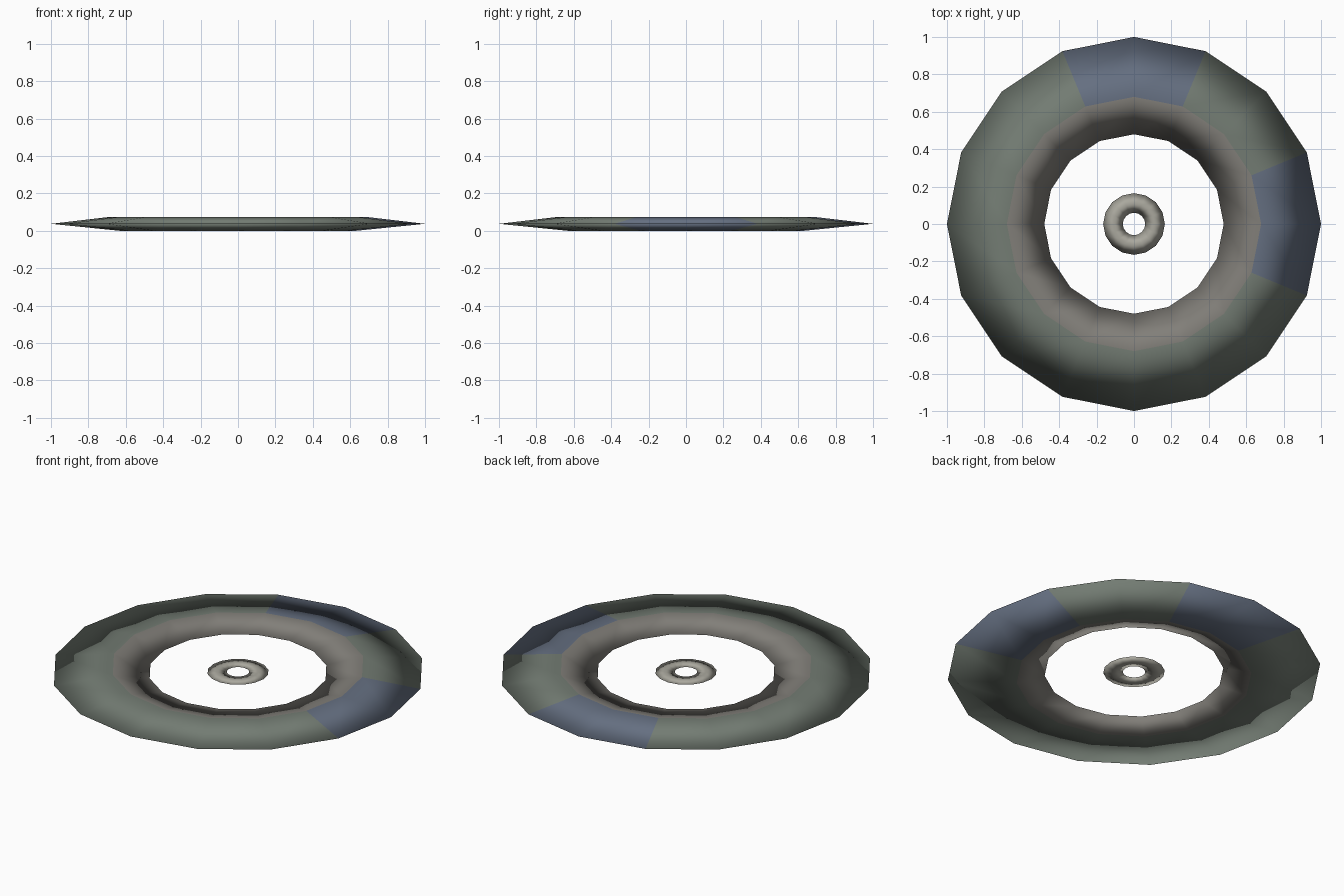
import bpy, bmesh
from math import cos, sin, pi

if "Cube" in bpy.data.objects:
    bpy.data.objects.remove(bpy.data.objects["Cube"])

SIDES = 16
MID = 0.0375  # height of the sharp rims


def material(name, rgb):
    m = bpy.data.materials.new(name)
    m.diffuse_color = (*rgb, 1)
    m.use_nodes = True
    m.node_tree.nodes["Principled BSDF"].inputs["Base Color"].default_value = m.diffuse_color
    return m


def ring(name, profile, mats, pick):
    """Revolve a closed (radius, z) profile; pick(band, step) gives the material index."""
    bm = bmesh.new()
    loops = [[bm.verts.new((r * cos(2 * pi * i / SIDES), r * sin(2 * pi * i / SIDES), z))
              for r, z in profile] for i in range(SIDES)]
    n = len(profile)
    for i in range(SIDES):
        a, b = loops[i], loops[(i + 1) % SIDES]
        for j in range(n):
            k = (j + 1) % n
            f = bm.faces.new((a[j], b[j], b[k], a[k]))
            f.smooth = True
            f.material_index = pick(j, i)
    bmesh.ops.recalc_face_normals(bm, faces=bm.faces)
    me = bpy.data.meshes.new(name)
    bm.to_mesh(me)
    bm.free()
    for m in mats:
        me.materials.append(m)
    ob = bpy.data.objects.new(name, me)
    bpy.context.collection.objects.link(ob)
    return ob


green = material("dark_green_grey", (0.17, 0.20, 0.17))
warm = material("warm_grey", (0.22, 0.21, 0.19))
blue = material("blue_grey", (0.13, 0.16, 0.22))
pale = material("pale_grey", (0.40, 0.39, 0.34))


# Wide outer ring: lens section, outer slopes green with two bluish patches
def outer_colour(band, step):
    if band in (1, 2):
        return 1
    return 2 if step in (15, 0, 3, 4) else 0


ring("outer_ring",
     [(1.0, MID), (0.68, 0.075), (0.48, MID), (0.63, 0.0)],
     [green, warm, blue], outer_colour)

# Small thin ring floating in the centre
ring("centre_ring",
     [(0.165, MID), (0.11, MID + 0.007), (0.06, MID), (0.11, MID - 0.007)],
     [pale], lambda band, step: 0)
